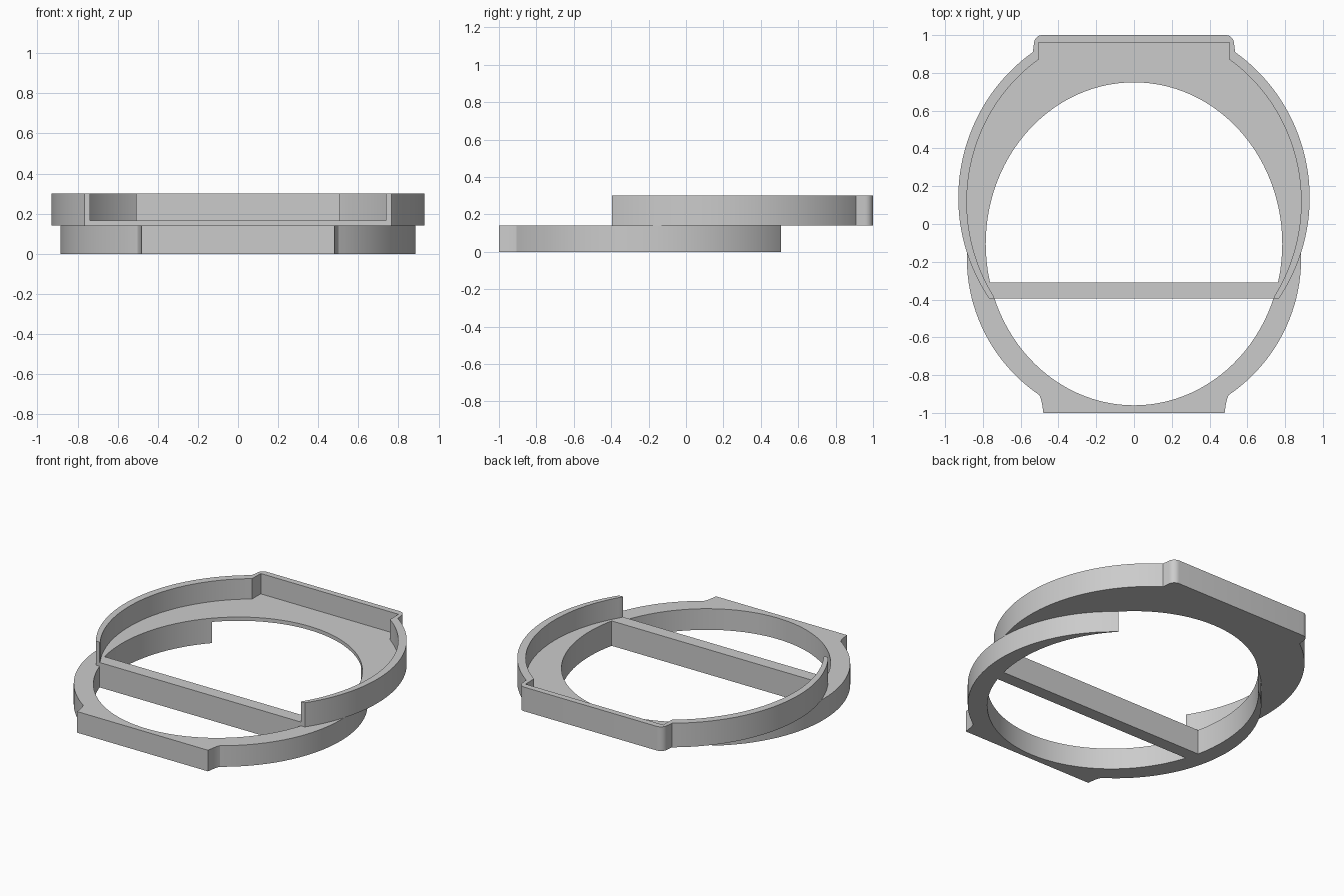
import bpy, bmesh
from math import asin, sin, cos, pi

cube = bpy.data.objects.get("Cube")
if cube:
    bpy.data.objects.remove(cube, do_unlink=True)

grey = bpy.data.materials.new("light_grey")
grey.use_nodes = True
colour = (0.6, 0.6, 0.6, 1)
grey.diffuse_color = colour
grey.node_tree.nodes["Principled BSDF"].inputs["Base Color"].default_value = colour


def arc(a, b, cy, y0, y1, n=56):
    """Right-hand side of an ellipse centred on x = 0, from height y0 to y1."""
    t0, t1 = (asin(max(-1, min(1, (y - cy) / b))) for y in (y0, y1))
    ts = [t0 + (t1 - t0) * i / n for i in range(n + 1)]
    return [(a * cos(t), cy + b * sin(t)) for t in ts]


def mirrored(half):
    """Close a right-hand outline with its mirror image."""
    return half + [(-x, y) for x, y in reversed(half) if x > 1e-5]


def prism(name, outline, z0, z1):
    bm = bmesh.new()
    face = bm.faces.new([bm.verts.new((x, y, z0)) for x, y in outline])
    new = bmesh.ops.extrude_face_region(bm, geom=[face])["geom"]
    verts = [v for v in new if isinstance(v, bmesh.types.BMVert)]
    bmesh.ops.translate(bm, verts=verts, vec=(0, 0, z1 - z0))
    bmesh.ops.recalc_face_normals(bm, faces=bm.faces)
    mesh = bpy.data.meshes.new(name)
    bm.to_mesh(mesh)
    bm.free()
    mesh.materials.append(grey)
    obj = bpy.data.objects.new(name, mesh)
    bpy.context.collection.objects.link(obj)
    return obj


def select(obj):
    bpy.ops.object.select_all(action="DESELECT")
    obj.select_set(True)
    bpy.context.view_layer.objects.active = obj


def cut(obj, cutter):
    mod = obj.modifiers.new("cut", "BOOLEAN")
    mod.operation, mod.solver, mod.object = "DIFFERENCE", "EXACT", cutter
    select(obj)
    bpy.ops.object.modifier_apply(modifier=mod.name)


# Cutter for the oval opening shared by both rings
opening = prism("opening_cutter", mirrored(arc(0.785, 0.855, -0.105, -0.96, 0.75)), -0.2, 0.5)

# Lower ring: oval with a straight tab at the front, open at the back
tab = [(0.495, -0.92), (0.487, -0.95), (0.48, -1.0)]
lower_ring = prism("lower_ring", mirrored(arc(0.885, 0.878, -0.182, 0.696, -0.905) + tab), 0, 0.14)
cut(lower_ring, opening)

# Upper tray: truncated oval with a round-cornered tab at the back
r = 0.045
corner = [(0.53 - r + r * cos(i * pi / 16), 1 - r + r * sin(i * pi / 16)) for i in range(9)]
tray = prism("upper_tray", mirrored(arc(0.93, 0.943, 0.139, -0.395, 0.91) + corner), 0.14, 0.30)

# Pocket that leaves the rim and the thin floor
pocket = prism("pocket_cutter", mirrored(
    arc(0.885, 0.918, 0.117, -0.5, 0.87) + [(0.505, 0.96)]), 0.165, 0.5)
cut(tray, pocket)
cut(tray, opening)

# Cross bar spanning the opening
bar = prism("cross_bar", mirrored([(0.745, -0.395), (0.765, -0.31)]), 0, 0.165)

for cutter in (opening, pocket):
    bpy.data.objects.remove(cutter, do_unlink=True)

for obj in (lower_ring, tray, bar):
    select(obj)
    bpy.ops.object.shade_smooth_by_angle(angle=pi / 7)
